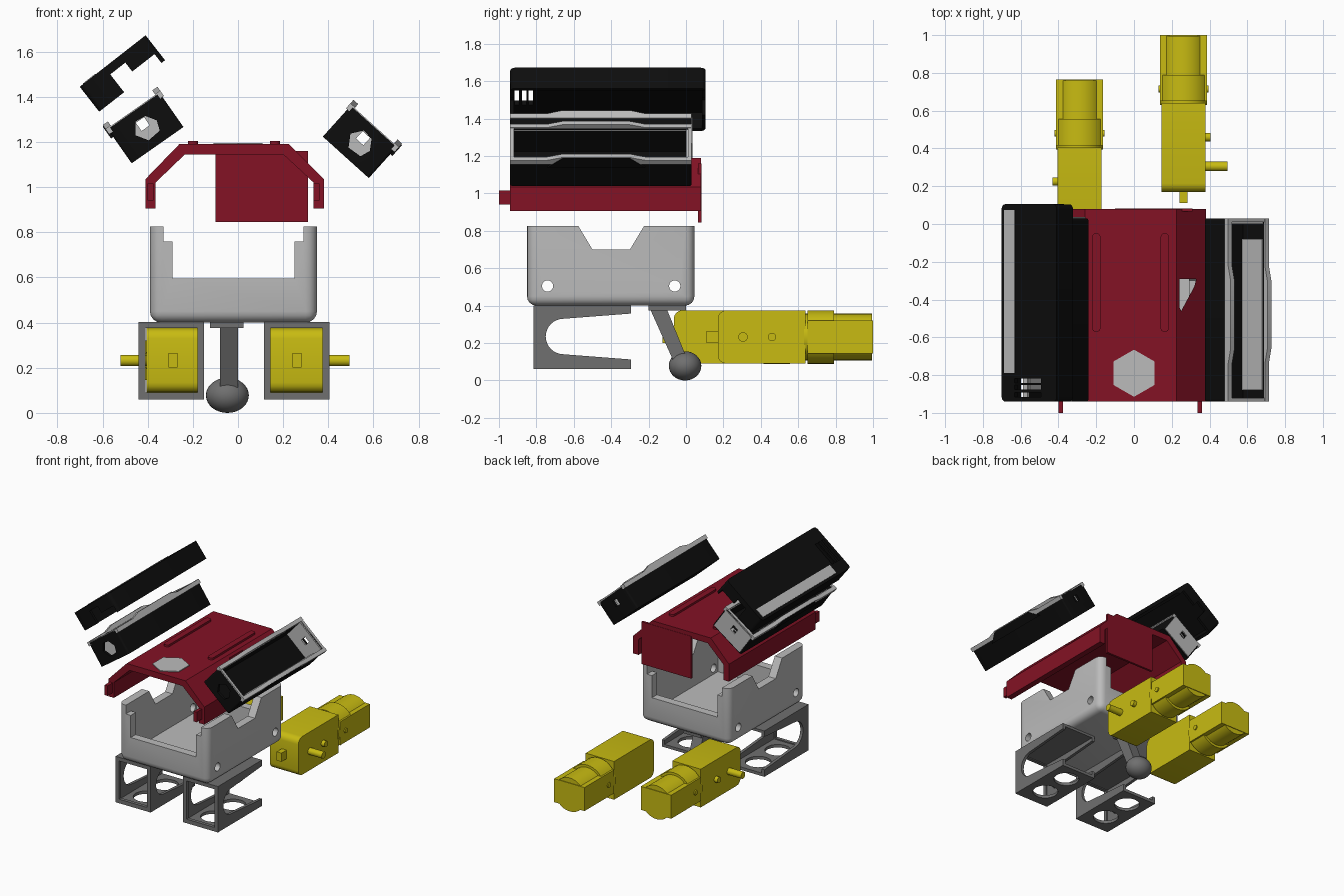
import bpy, bmesh, math
from mathutils import Vector

cube = bpy.data.objects.get("Cube")
if cube:
    bpy.data.objects.remove(cube, do_unlink=True)


def material(name, r, g, b):
    m = bpy.data.materials.new(name)
    m.use_nodes = True
    m.diffuse_color = (r, g, b, 1)
    bsdf = next(n for n in m.node_tree.nodes if n.type == 'BSDF_PRINCIPLED')
    bsdf.inputs["Base Color"].default_value = (r, g, b, 1)
    return m


RED = material("deep red", .23, .006, .018)
SILVER = material("silver grey", .5, .5, .5)
DARK = material("dark grey", .16, .16, .16)
YELLOW = material("yellow", .58, .5, .006)
BLACK = material("black", .004, .004, .004)


def prism(name, pts, axis, a, b, mat, bevel=0, edge_rule=None):
    """Extrude a 2D outline along an axis from a to b, optionally bevelling chosen edges."""
    place = {'x': lambda p, t: (t, p[0], p[1]),
             'y': lambda p, t: (p[0], t, p[1]),
             'z': lambda p, t: (p[0], p[1], t)}[axis]
    bm = bmesh.new()
    lo = [bm.verts.new(place(p, a)) for p in pts]
    hi = [bm.verts.new(place(p, b)) for p in pts]
    bm.faces.new(lo)
    bm.faces.new(hi)
    for i in range(len(pts)):
        j = (i + 1) % len(pts)
        bm.faces.new((lo[i], lo[j], hi[j], hi[i]))
    bmesh.ops.recalc_face_normals(bm, faces=bm.faces)
    if bevel:
        edges = [e for e in bm.edges
                 if not edge_rule or edge_rule(e.verts[0].co, e.verts[1].co)]
        bmesh.ops.bevel(bm, geom=edges, offset=bevel, segments=4,
                        profile=.5, affect='EDGES')
    mesh = bpy.data.meshes.new(name)
    bm.to_mesh(mesh)
    bm.free()
    mesh.materials.append(mat)
    ob = bpy.data.objects.new(name, mesh)
    bpy.context.collection.objects.link(ob)
    return ob


def box(name, x, y, z, mat, bevel=0, edge_rule=None):
    pts = [(x[0], y[0]), (x[1], y[0]), (x[1], y[1]), (x[0], y[1])]
    return prism(name, pts, 'z', z[0], z[1], mat, bevel, edge_rule)


def arc(cx, cy, r, start=0, end=360, n=32):
    full = end - start == 360
    steps = n if full else n + 1
    angles = [math.radians(start + (end - start) * i / n) for i in range(steps)]
    return [(cx + r * math.cos(t), cy + r * math.sin(t)) for t in angles]


def cut(ob, *cutters):
    bpy.context.view_layer.objects.active = ob
    for c in cutters:
        m = ob.modifiers.new("cut", 'BOOLEAN')
        m.operation, m.solver, m.object = 'DIFFERENCE', 'EXACT', c
        bpy.ops.object.modifier_apply(modifier=m.name)
        bpy.data.objects.remove(c, do_unlink=True)
    return ob


def upright(a, b):
    return abs(a.z - b.z) > .01


# Red roof shell with back wall, tabs, ridges and badge
roof_outline = [(-.41, .905), (-.41, 1.035), (-.26, 1.19), (.225, 1.19), (.38, 1.035), (.38, .905),
                (.335, .905), (.335, 1.02), (.2, 1.145), (-.235, 1.145), (-.365, 1.02), (-.365, .905)]
roof = prism("roof_shell", roof_outline, 'y', -.94, .08, RED)
cable_hole = [(.24, -.29), (.33, -.29), (.32, -.33), (.25, -.46), (.24, -.44)]
cut(roof, prism("cutter", cable_hole, 'z', .95, 1.3, RED))
box("roof_back_wall", (-.1, .31), (.065, .082), (.845, 1.16), RED)
for side, x in (("right", -.4), ("left", .335)):
    box(side + "_roof_tab", (x, x + .025), (-1, -.93), (.94, 1.015), RED)
for side, x in (("right", -.2), ("left", .163)):
    box(side + "_roof_ridge", (x - .022, x + .022), (-.57, -.05), (1.18, 1.205), RED, .018, upright)
prism("hexagon_badge", arc(0, -.79, .125, 30, 390, 6), 'z', 1.188, 1.196, SILVER)

# Open chassis tub
tub = box("chassis_tub", (-.39, .35), (-.85, .045), (.4, .825), SILVER, .05,
          lambda a, b: max(a.z, b.z) < .5 or upright(a, b))
notch = [(-.59, .85), (-.5, .7), (-.3, .7), (-.21, .85)]
cut(tub,
    box("cutter", (-.33, .29), (-.79, -.015), (.46, 1), SILVER),
    box("cutter", (-.29, .25), (-1, .2), (.595, 1), SILVER),
    box("cutter", (-.33, .29), (-1, .2), (.76, 1), SILVER),
    prism("cutter", notch, 'x', -1, 1, SILVER),
    *[prism("cutter", arc(y, .505, .03), 'x', -1, 1, SILVER) for y in (-.74, -.06)])

# Motor brackets with slotted sides and round floor holes
for side, x in (("right", -.44), ("left", .115)):
    bracket = box(side + "_motor_bracket", (x, x + .29), (-.815, -.295), (.06, .402), DARK)
    slot = [(-.2, .105), (-.2, .365)] + arc(-.655, .235, .095, 90, 270, 16)
    cut(bracket,
        box("cutter", (x + .022, x + .268), (-.79, 0), (.082, .382), DARK),
        box("cutter", (x + .03, x + .26), (-1, -.7), (.09, .375), DARK),
        prism("cutter", slot, 'x', x - .1, x + .4, DARK),
        *[prism("cutter", arc(x + .145, y, .088), 'z', 0, .2, DARK) for y in (-.66, -.43)])

# Caster: mounting plate, slanted arm and ball
box("caster_plate", (-.125, .025), (-.2, 0), (.375, .402), DARK)
arm = [(-.2, .4), (-.11, .4), (.0, .13), (-.07, .11)]
prism("caster_arm", arm, 'x', -.08, 0, DARK)
bpy.ops.mesh.primitive_uv_sphere_add(segments=32, ring_count=16, radius=1, location=(-.047, -.005, .078))
ball = bpy.context.object
ball.name = "caster_ball"
ball.scale = (.095, .087, .078)
ball.data.materials.append(DARK)

# Gear motors, the right one set further forward
for side, s, cx, dy in (("left", 1, .262, 0), ("right", -1, -.288, -.235)):
    def span(a, b):
        return tuple(sorted((cx + s * a, cx + s * b)))

    def ys(a, b):
        return (a + dy, b + dy)

    name = side + "_motor_"
    front = dy + .2
    box(name + "gearbox", span(-.117, .117), ys(.17, .64), (.09, .375), YELLOW, .045,
        lambda a, b: max(a.y, b.y) < front and abs(a.x - b.x) > .01)
    box(name + "nose", span(-.02, .02), ys(.11, .19), (.2, .265), YELLOW)
    box(name + "case", span(-.125, .125), ys(.65, 1), (.145, .32), YELLOW)
    prism(name + "can", arc(cx, .232, .125), 'y', *ys(.63, .995), YELLOW)
    collar = prism(name + "collar", arc(cx, .232, .143), 'y', *ys(.65, .79), YELLOW)
    cut(collar, *[box("cutter", span(*e), ys(.5, 1), (0, .5), YELLOW)
                  for e in ((.115, .3), (-.3, -.115))])
    prism(name + "shaft", arc(dy + .305, .232, .025), 'x', *span(.1, .232), YELLOW)
    prism(name + "peg", arc(dy + .46, .232, .022), 'x', *span(.1, .143), YELLOW)
    prism(name + "strap_pins", arc(dy + .715, .232, .018), 'x', *span(-.133, .133), YELLOW)


def tilt(parts, angle, x, z):
    for p in parts:
        p.rotation_euler.y = math.radians(angle)
        p.location = Vector((x, 0, z))


# Battery trays, modelled flat and then tilted; s points to the lower long wall
for side, s, w, angle, x, z, rear in (("left", 1, .137, 42, .539, 1.2, .01),
                                      ("right", -1, .14, -35, -.409, 1.261, .036)):
    h = .092
    y0, y1 = -.94, .03

    def opening():
        drop = [(-.02, -.052), (.045, -.045), (.06, 0), (.03, .045), (-.02, .05), (-.055, 0)]
        return prism("cutter", drop, 'y', y0 - .05, y0 + .1, BLACK)

    def port():
        return box("cutter", (-.022, .022), (-.1, .1), (0, .044), BLACK)

    tray = box(side + "_battery_tray", (-w, w), (y0, y1), (-h, h), BLACK, .012, upright)
    cut(tray, box("cutter", (-w + .02, w - .02), (y0 + .02, y1 - .02), (-h + .02, .2), BLACK),
        opening(), port())
    end = box(side + "_battery_end_plate", (-w + .012, w - .012), (0, rear), (-h + .01, h - .005), SILVER)
    cut(end, port())
    u = sorted((s * (w - .028), s * (w - .015)))
    liner = box(side + "_battery_liner", u, (y0 + .06, -.08), (-h + .015, h - .005), SILVER)
    parts = [tray, end, liner]
    # Rim rails rise along the middle of each long wall
    rail = [(y0, .07), (y0, .1), (-.74, .1), (-.66, .12), (-.3, .12), (-.22, .1), (y1, .1), (y1, .07)]
    for label, c in (("upper", -s * (w - .006)), ("lower", s * (w - .006))):
        parts.append(prism(f"{side}_battery_{label}_rim", rail, 'x', c - .014, c + .014, SILVER))
    for label, y in (("front", y0), ("rear", y1 - .02)):
        parts.append(box(f"{side}_battery_{label}_rim", (-w, w), (y, y + .02), (h - .004, h + .004), SILVER))
    # Raised black grip outside the lower rail
    grip = [(-.74, .05), (-.66, .115), (-.3, .115), (-.22, .05)]
    g = sorted((s * w, s * (w + .012)))
    parts.append(prism(side + "_battery_grip", grip, 'x', g[0], g[1], BLACK))
    tilt(parts, angle, x, z)

# Lifted battery lid with notched ends, vents and a pale strip
lid = box("battery_lid", (-.185, .185), (-.94, .105), (-.07, .07), BLACK, .025, upright)
cut(lid,
    box("cutter", (-.165, .165), (-.92, .085), (-.2, .04), BLACK),
    box("cutter", (-.045, .04), (-2, 1), (-.2, .03), BLACK),
    box("cutter", (.03, .165), (-2, 1), (-.2, -.02), BLACK),
    *[box("cutter", (-.1, .08), (y, y + .024), (-.2, .2), BLACK) for y in (-.917, -.877, -.842)])
strip = box("lid_strip", (-.165, -.095), (-.79, .075), (.066, .073), SILVER)
tilt([lid, strip], -38, -.512, 1.503)

# Smooth curved faces while keeping edges crisp
bpy.ops.object.select_all(action='DESELECT')
for ob in bpy.context.scene.objects:
    if ob.type == 'MESH':
        ob.select_set(True)
        bpy.context.view_layer.objects.active = ob
bpy.ops.object.shade_smooth_by_angle(angle=math.radians(30))
